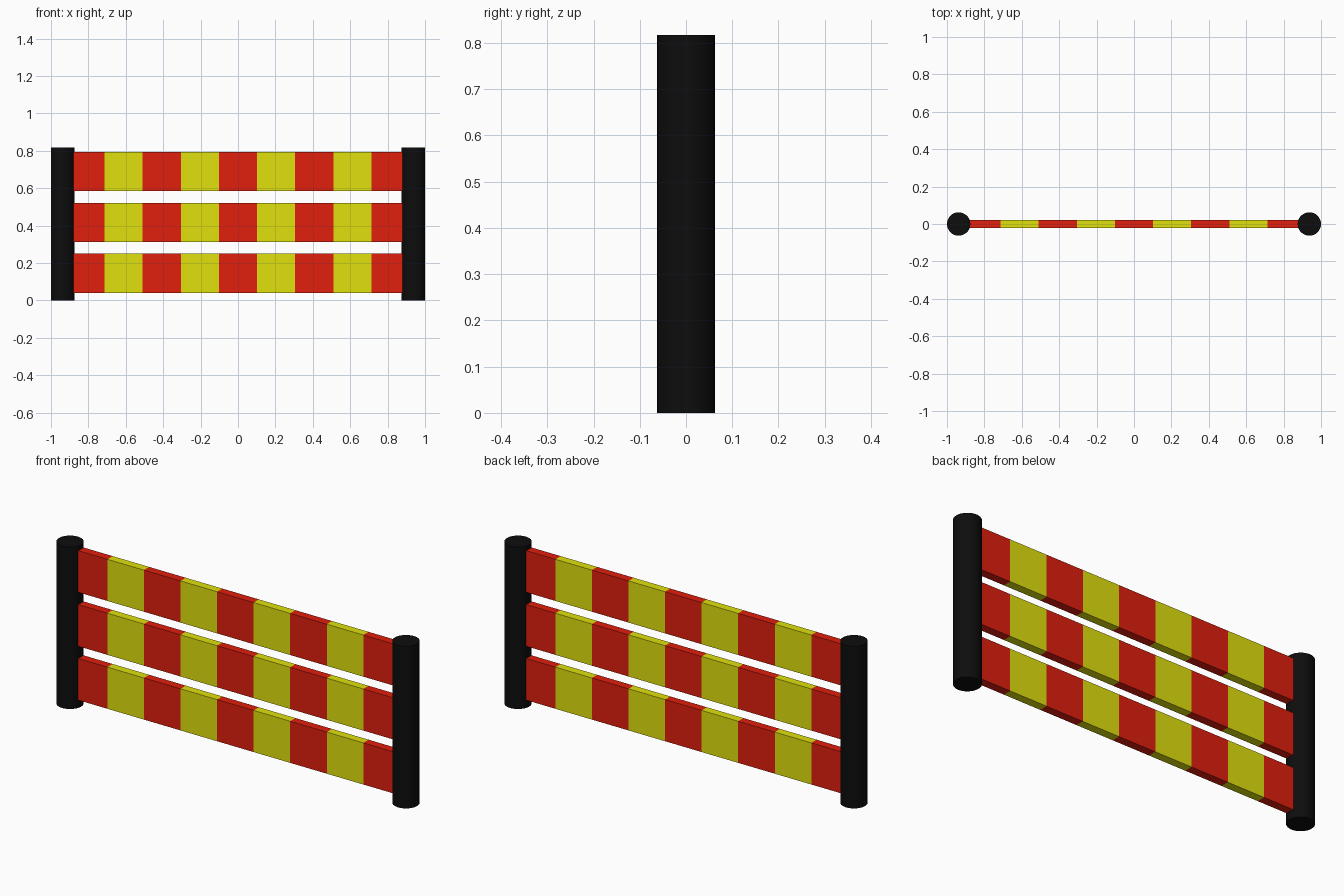
import bpy, bmesh, math

if "Cube" in bpy.data.objects:
    bpy.data.objects.remove(bpy.data.objects["Cube"])

HEIGHT = 0.817
POST_R = 0.0625
POST_X = 1 - POST_R
STRIPE = 0.204
STRIPES = 9
BOARD_H = 0.21
BOARD_T = 0.042


def material(name, rgb):
    m = bpy.data.materials.new(name)
    m.diffuse_color = (*rgb, 1)
    m.use_nodes = True
    m.node_tree.nodes["Principled BSDF"].inputs["Base Color"].default_value = m.diffuse_color
    return m


black = material("black_plastic", (0.004, 0.004, 0.004))
red = material("red_stripe", (0.75, 0.013, 0.004))
yellow = material("yellow_stripe", (0.75, 0.75, 0.004))


def post(name, x):
    bpy.ops.mesh.primitive_cylinder_add(vertices=32, radius=POST_R, depth=HEIGHT,
                                        location=(x, 0, HEIGHT / 2))
    ob = bpy.context.object
    ob.name = name
    ob.data.materials.append(black)
    bpy.ops.object.shade_smooth_by_angle(angle=math.radians(30))


def board(name, z):
    # one box sliced into equal stripes, coloured alternately
    length = STRIPE * STRIPES
    bm = bmesh.new()
    bmesh.ops.create_cube(bm, size=1)
    bmesh.ops.scale(bm, vec=(length, BOARD_T, BOARD_H), verts=bm.verts)
    for i in range(1, STRIPES):
        bmesh.ops.bisect_plane(bm, geom=bm.verts[:] + bm.edges[:] + bm.faces[:],
                               plane_co=(-length / 2 + i * STRIPE, 0, 0),
                               plane_no=(1, 0, 0))
    for f in bm.faces:
        x = f.calc_center_median().x
        i = min(STRIPES - 1, max(0, int((x + length / 2) / STRIPE)))
        f.material_index = i % 2
    me = bpy.data.meshes.new(name)
    bm.to_mesh(me)
    bm.free()
    me.materials.append(red)
    me.materials.append(yellow)
    ob = bpy.data.objects.new(name, me)
    ob.location.z = z
    bpy.context.collection.objects.link(ob)


# end posts
post("left_post", -POST_X)
post("right_post", POST_X)

# striped boards
for name, z in (("lower_board", 0.145), ("middle_board", 0.417), ("upper_board", 0.689)):
    board(name, z)
